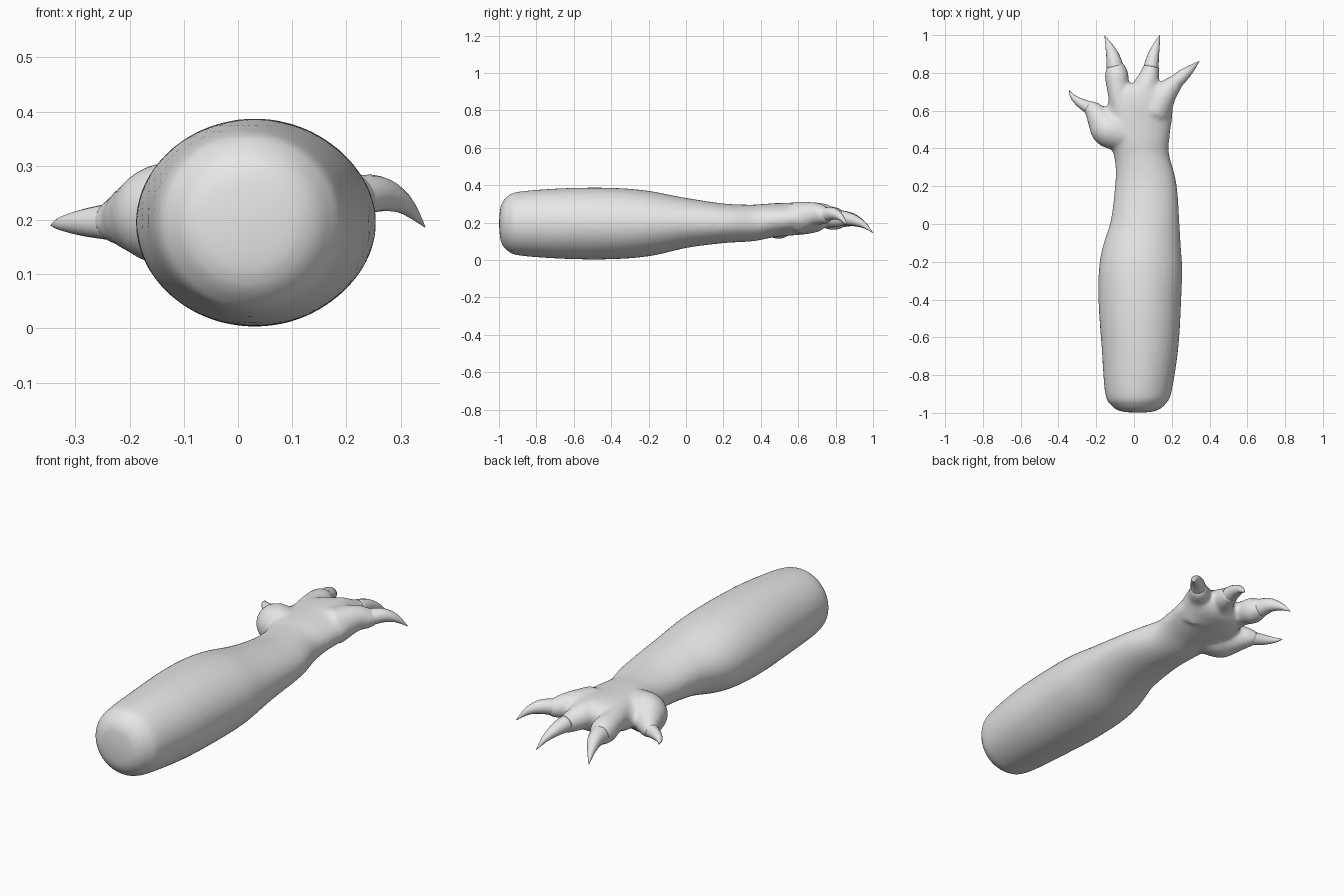
import bpy, bmesh, math
from mathutils import Vector

grey = bpy.data.materials.new("plain grey")
grey.diffuse_color = (0.8, 0.8, 0.8, 1)


def spline(rows, steps):
    """Catmull-Rom interpolation through rows of numbers."""
    out = []
    n = len(rows)
    for i in range(n - 1):
        p0, p1, p2, p3 = (rows[max(i - 1, 0)], rows[i],
                          rows[i + 1], rows[min(i + 2, n - 1)])
        for s in range(steps):
            t = s / steps
            out.append([0.5 * (2 * b + (c - a) * t + (2 * a - 5 * b + 4 * c - d) * t * t
                               + (3 * b - a - 3 * c + d) * t ** 3)
                        for a, b, c, d in zip(p0, p1, p2, p3)])
    out.append(list(rows[-1]))
    return out


def add_tube(bm, rows, sides=16, steps=4):
    """Closed loft along rows of (x, y, z, half width, half height)."""
    rows = spline(rows, steps)
    pts = [Vector(r[:3]) for r in rows]
    rings = []
    for i, r in enumerate(rows):
        t = (pts[min(i + 1, len(pts) - 1)] - pts[max(i - 1, 0)]).normalized()
        side = t.cross(Vector((0, 0, 1))).normalized()
        up = side.cross(t)
        rx, rz = max(r[3], 0.001), max(r[4], 0.001)
        rings.append([bm.verts.new(pts[i] + side * rx * math.cos(a) + up * rz * math.sin(a))
                      for a in (2 * math.pi * k / sides for k in range(sides))])
    for a, b in zip(rings, rings[1:]):
        for k in range(sides):
            j = (k + 1) % sides
            bm.faces.new((a[k], a[j], b[j], b[k]))
    bm.faces.new(rings[0][::-1])
    bm.faces.new(rings[-1])


def finish(bm, name):
    bmesh.ops.recalc_face_normals(bm, faces=bm.faces)
    for f in bm.faces:
        f.smooth = True
    me = bpy.data.meshes.new(name)
    bm.to_mesh(me)
    bm.free()
    me.materials.append(grey)
    ob = bpy.data.objects.new(name, me)
    bpy.context.collection.objects.link(ob)
    return ob


def round_tube(points):
    return [(x, y, z, r, r) for x, y, z, r in points]


# Arm and palm: y, left, right, bottom, top
outline = [
    (-1.0, 0.015, 0.025, 0.19, 0.20),
    (-0.99, -0.075, 0.115, 0.10, 0.29),
    (-0.955, -0.125, 0.165, 0.05, 0.34),
    (-0.89, -0.155, 0.197, 0.024, 0.366),
    (-0.65, -0.172, 0.235, 0.006, 0.384),
    (-0.40, -0.188, 0.25, 0.004, 0.386),
    (-0.20, -0.18, 0.255, 0.02, 0.37),
    (0.0, -0.125, 0.242, 0.064, 0.332),
    (0.2, -0.102, 0.226, 0.09, 0.302),
    (0.35, -0.102, 0.187, 0.10, 0.296),
    (0.45, -0.13, 0.19, 0.12, 0.302),
    (0.55, -0.15, 0.20, 0.13, 0.306),
    (0.65, -0.13, 0.205, 0.14, 0.31),
    (0.72, -0.10, 0.16, 0.16, 0.302),
    (0.75, -0.05, 0.10, 0.20, 0.26),
]
arm_rows = [((a + b) / 2, y, (c + d) / 2, (b - a) / 2, (d - c) / 2)
            for y, a, b, c, d in outline]

# Digits: fleshy part, then claw, as x, y, z, radius
digits = {
    "thumb": (
        [(-0.03, 0.47, 0.21, 0.085), (-0.13, 0.50, 0.21, 0.098),
         (-0.18, 0.555, 0.205, 0.072), (-0.215, 0.60, 0.20, 0.05),
         (-0.25, 0.625, 0.195, 0.034)],
        [(-0.225, 0.61, 0.197, 0.036), (-0.285, 0.642, 0.195, 0.025),
         (-0.325, 0.675, 0.193, 0.013), (-0.345, 0.71, 0.19, 0.001)]),
    "first_finger": (
        [(-0.05, 0.60, 0.22, 0.08), (-0.083, 0.70, 0.235, 0.058),
         (-0.092, 0.79, 0.222, 0.063), (-0.10, 0.85, 0.212, 0.042)],
        [(-0.10, 0.83, 0.22, 0.046), (-0.113, 0.89, 0.215, 0.035),
         (-0.135, 0.95, 0.188, 0.018), (-0.155, 0.997, 0.148, 0.001)]),
    "middle_finger": (
        [(0.03, 0.62, 0.225, 0.08), (0.058, 0.72, 0.238, 0.068),
         (0.083, 0.79, 0.225, 0.052), (0.093, 0.85, 0.22, 0.038)],
        [(0.09, 0.83, 0.225, 0.04), (0.102, 0.89, 0.215, 0.031),
         (0.12, 0.95, 0.188, 0.017), (0.137, 1.0, 0.145, 0.001)]),
    "outer_finger": (
        [(0.11, 0.60, 0.225, 0.09), (0.165, 0.69, 0.245, 0.064),
         (0.205, 0.735, 0.24, 0.05), (0.235, 0.765, 0.24, 0.036)],
        [(0.215, 0.745, 0.243, 0.039), (0.26, 0.787, 0.248, 0.033),
         (0.305, 0.825, 0.23, 0.019), (0.345, 0.862, 0.187, 0.001)]),
}

# Arm, palm and fingers fused into one soft skin
bm = bmesh.new()
add_tube(bm, arm_rows, sides=40, steps=6)
for flesh, claw in digits.values():
    add_tube(bm, round_tube(flesh), sides=20)
skin = finish(bm, "arm_and_hand")
fuse = skin.modifiers.new("fuse", 'REMESH')
fuse.mode = 'VOXEL'
fuse.voxel_size = 0.011
fuse.use_smooth_shade = True
soften = skin.modifiers.new("soften", 'SMOOTH')
soften.factor = 0.5
soften.iterations = 8

# Curved claws
for name, (flesh, claw) in digits.items():
    bm = bmesh.new()
    add_tube(bm, round_tube(claw))
    finish(bm, name + "_claw")
